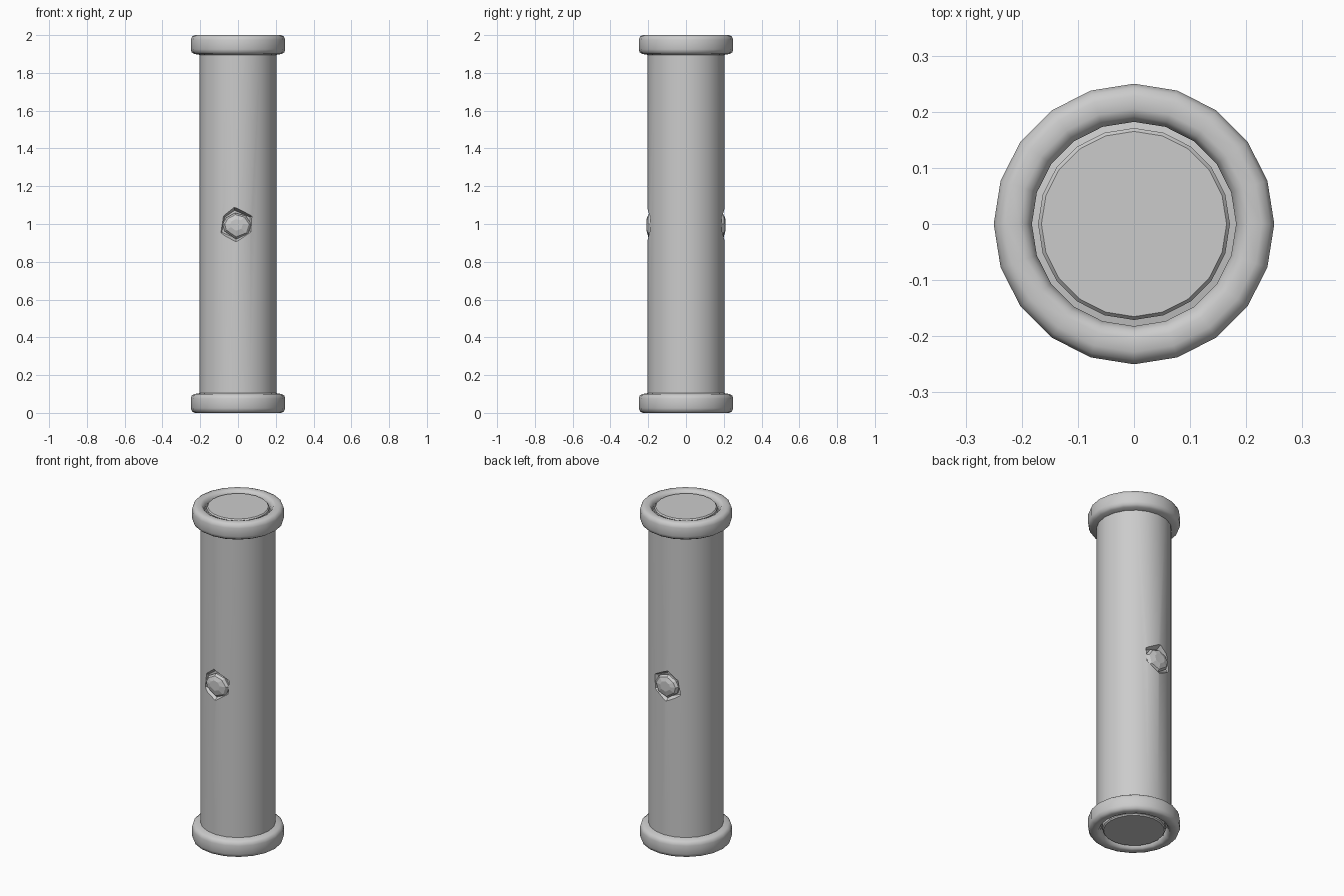
import bpy, math

if "Cube" in bpy.data.objects:
    bpy.data.objects.remove(bpy.data.objects["Cube"])

SIDES = 20


def add_mesh(name, verts, faces):
    me = bpy.data.meshes.new(name)
    me.from_pydata(verts, [], faces)
    me.update()
    ob = bpy.data.objects.new(name, me)
    bpy.context.collection.objects.link(ob)
    return ob


def lathe(name, profile, closed=False):
    """Revolve (radius, z) points about z; open profiles get end caps."""
    n = len(profile)
    verts = [(r * math.cos(2 * math.pi * s / SIDES), r * math.sin(2 * math.pi * s / SIDES), z)
             for r, z in profile for s in range(SIDES)]
    faces = []
    for i in range(n if closed else n - 1):
        j = (i + 1) % n
        for s in range(SIDES):
            t = (s + 1) % SIDES
            faces.append((i * SIDES + s, i * SIDES + t, j * SIDES + t, j * SIDES + s))
    if not closed:
        faces.append(tuple(reversed(range(SIDES))))
        faces.append(tuple(range((n - 1) * SIDES, n * SIDES)))
    return add_mesh(name, verts, faces)


def loft(name, rings, side):
    """Join (outline, y) rings front to back; side=1 front, -1 mirrored to back."""
    n = len(rings[0][0])
    verts = [(x, y * side, z) for outline, y in rings for x, z in outline]
    faces = [tuple(range(n)), tuple(reversed(range((len(rings) - 1) * n, len(rings) * n)))]
    for i in range(len(rings) - 1):
        for s in range(n):
            t = (s + 1) % n
            faces.append((i * n + s, (i + 1) * n + s, (i + 1) * n + t, i * n + t))
    if side < 0:
        faces = [f[::-1] for f in faces]
    return add_mesh(name, verts, faces)


def scaled(outline, k, cx=-0.01, cz=1.0):
    return [(cx + (x - cx) * k, cz + (z - cz) * k) for x, z in outline]


def smooth(ob, angle):
    bpy.ops.object.select_all(action='DESELECT')
    ob.select_set(True)
    bpy.context.view_layer.objects.active = ob
    bpy.ops.object.shade_smooth_by_angle(angle=math.radians(angle))


# shaft with bevelled discs showing inside the end rings
half = [(0.165, 1.992), (0.171, 1.985), (0.171, 1.955), (0.195, 1.95), (0.204, 1.94)]
profile = [(r, 2 - z) for r, z in half] + half[::-1]
shaft = lathe("shaft", profile)

# outlines run counter-clockwise seen from the front
hole = [(-0.105, 0.945), (-0.01, 0.905), (0.075, 0.955), (0.082, 1.045),
        (-0.02, 1.09), (-0.085, 1.045)]
stone = [(-0.075, 0.96), (-0.01, 0.915), (0.055, 0.94), (0.075, 1.0),
         (0.045, 1.045), (-0.015, 1.062), (-0.065, 1.035), (-0.085, 1.0)]

# sockets cut in front and back, each holding a faceted stone
for label, side in (("front", 1), ("back", -1)):
    cutter = loft(label + "_socket_cutter",
                  [(scaled(hole, 1.15), -0.23), (hole, -0.204), (scaled(hole, 0.8), -0.172)], side)
    cutter.hide_render = True
    cutter.hide_set(True)
    mod = shaft.modifiers.new(label + "_socket", 'BOOLEAN')
    mod.operation = 'DIFFERENCE'
    mod.solver = 'EXACT'
    mod.object = cutter
    loft(label + "_stone", [(scaled(stone, 0.42), -0.209), (scaled(stone, 0.8), -0.2),
                            (scaled(stone, 0.95), -0.185), (scaled(stone, 0.9), -0.165)], side)

# freeze the cuts, then drop the cutters
deps = bpy.context.evaluated_depsgraph_get()
cut_mesh = bpy.data.meshes.new_from_object(shaft.evaluated_get(deps))
shaft.modifiers.clear()
shaft.data = cut_mesh
for label in ("front", "back"):
    bpy.data.objects.remove(bpy.data.objects[label + "_socket_cutter"])
smooth(shaft, 30)

# rounded end rings
ring = [(0.182, 1.975), (0.192, 1.995), (0.205, 2.0), (0.228, 2.0), (0.243, 1.993), (0.25, 1.975),
        (0.25, 1.925), (0.245, 1.909), (0.232, 1.9), (0.2, 1.895), (0.182, 1.93)]
smooth(lathe("top_ring", ring[::-1], True), 50)
smooth(lathe("bottom_ring", [(r, 2 - z) for r, z in ring], True), 50)
